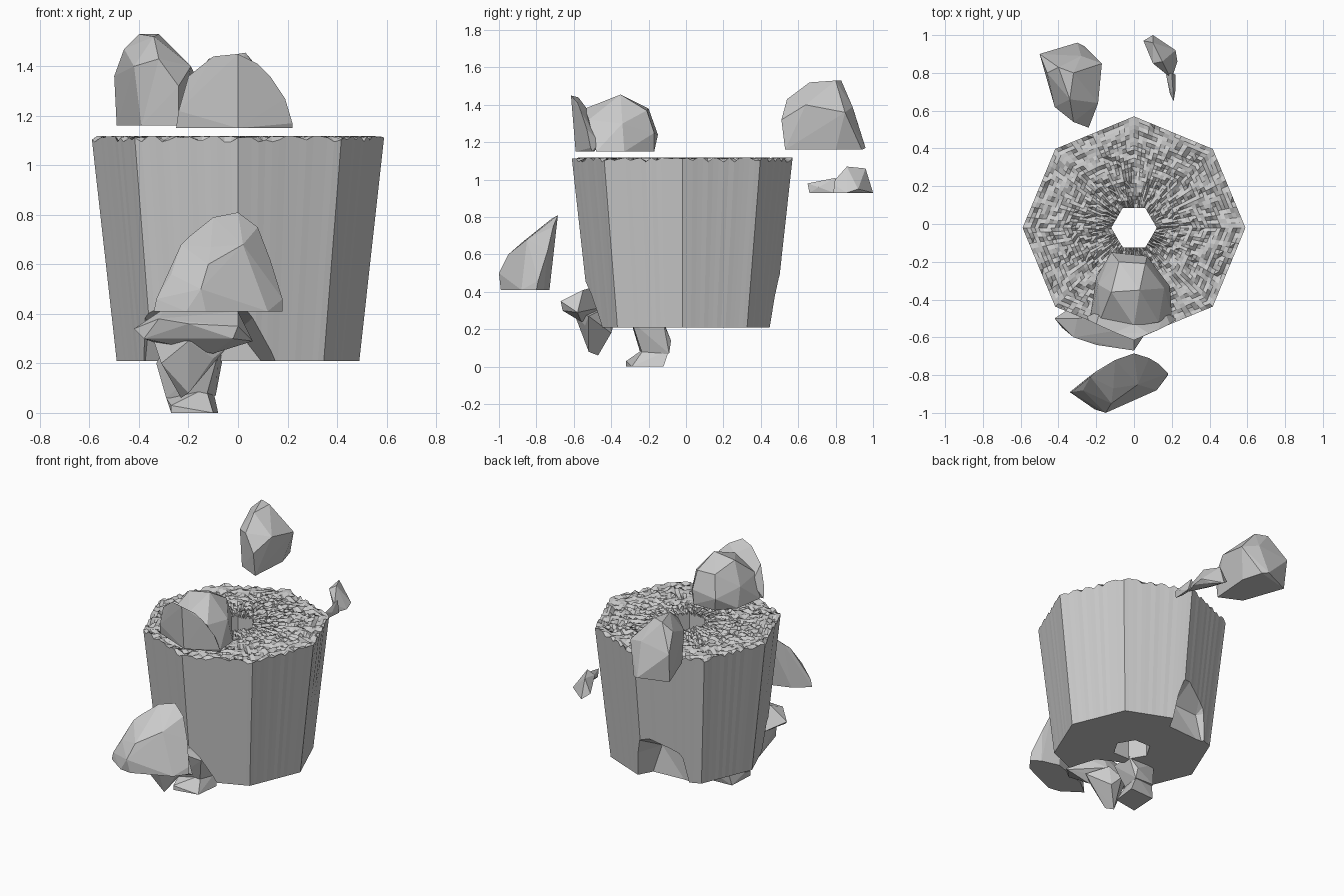
import bpy, bmesh, math, random
from mathutils import Vector

random.seed(7)
CY = -0.02


def finish(bm, name):
    bmesh.ops.recalc_face_normals(bm, faces=bm.faces)
    me = bpy.data.meshes.new(name)
    bm.to_mesh(me)
    bm.free()
    ob = bpy.data.objects.new(name, me)
    bpy.context.collection.objects.link(ob)
    return ob


def rock(name, *hulls):
    """Faceted fragment made of one or more convex lumps."""
    bm = bmesh.new()
    for pts in hulls:
        vs = [bm.verts.new(p) for p in pts]
        r = bmesh.ops.convex_hull(bm, input=vs)
        junk = {e for e in r["geom_interior"] + r["geom_unused"]
                if isinstance(e, bmesh.types.BMVert)}
        bmesh.ops.delete(bm, geom=list(junk), context='VERTS')
    return finish(bm, name)


def polygon_point(sides, radius, t):
    """Point at fraction t around a regular polygon with a corner at +x."""
    k = t * sides
    i = math.floor(k)
    c = [Vector((math.cos(a), math.sin(a))) * radius
         for a in (i * math.tau / sides, (i + 1) * math.tau / sides)]
    return c[0].lerp(c[1], k - i)


# Pillar stump: tapered octagon, hexagonal bore, rough broken top
SEG, ROWS = 120, 22
bm = bmesh.new()
rings = []


def ring(fn):
    r = []
    for s in range(SEG):
        p, z = fn(s / SEG)
        r.append(bm.verts.new((p.x, p.y + CY, z)))
    rings.append(r)


ring(lambda t: (polygon_point(6, 0.12, t), 0.21))
ring(lambda t: (polygon_point(8, 0.49, t), 0.21))
for j in range(ROWS + 1):
    f = j / ROWS
    ring(lambda t: (polygon_point(8, 0.59, t).lerp(polygon_point(6, 0.12, t), f),
                    random.choice((1.118, 1.116, 1.112, 1.103, 1.095))))
for a, b in zip(rings, rings[1:] + rings[:1]):
    for s in range(SEG):
        n = (s + 1) % SEG
        bm.faces.new((a[s], a[n], b[n], b[s]))
stump = finish(bm, "pillar_stump")

# Broken-out hollows at the foot, front and back
front_bite = rock("front_bite_cutter", [
    (-0.50, -0.75, 0.15), (-0.50, -0.75, 0.36), (-0.47, -0.75, 0.53),
    (-0.25, -0.80, 0.61), (-0.02, -0.80, 0.58), (0.12, -0.80, 0.44),
    (0.23, -0.80, 0.22), (0.23, -0.75, 0.15),
    (-0.38, -0.26, 0.15), (-0.36, -0.28, 0.36), (-0.22, -0.17, 0.32),
    (-0.12, -0.15, 0.15), (0.0, -0.22, 0.33), (0.14, -0.28, 0.15)])
back_bite = rock("back_bite_cutter", [
    (-0.36, 0.62, 0.15), (-0.38, 0.62, 0.38), (-0.26, 0.66, 0.56),
    (-0.06, 0.66, 0.62), (0.06, 0.66, 0.56), (0.14, 0.66, 0.35),
    (0.10, 0.60, 0.15), (-0.28, 0.34, 0.15), (-0.22, 0.34, 0.38),
    (-0.05, 0.33, 0.40), (0.02, 0.36, 0.15)])
for cutter in (front_bite, back_bite):
    m = stump.modifiers.new(cutter.name, 'BOOLEAN')
    m.operation, m.solver, m.object = 'DIFFERENCE', 'EXACT', cutter
bpy.context.view_layer.objects.active = stump
stump.select_set(True)
for m in list(stump.modifiers):
    bpy.ops.object.modifier_apply(modifier=m.name)
for cutter in (front_bite, back_bite):
    bpy.data.objects.remove(cutter)

# Piece of wall lying just above the rim, with a lump behind it
rock("top_fragment", [
    (-0.25, -0.49, 1.15), (0, -0.59, 1.15), (0.22, -0.50, 1.15),
    (0, -0.615, 1.45), (-0.10, -0.575, 1.44), (-0.20, -0.53, 1.36),
    (-0.24, -0.51, 1.22), (0.08, -0.58, 1.41), (0.13, -0.56, 1.36),
    (0.19, -0.53, 1.27), (0.22, -0.51, 1.17), (0, -0.53, 1.38),
    (-0.18, -0.46, 1.25), (0.16, -0.46, 1.20)], [
    (-0.23, -0.48, 1.15), (0.20, -0.48, 1.15), (-0.18, -0.51, 1.30),
    (0, -0.54, 1.38), (0.13, -0.52, 1.32), (-0.20, -0.28, 1.15),
    (-0.12, -0.15, 1.24), (0.07, -0.17, 1.25), (0.06, -0.17, 1.15),
    (-0.10, -0.17, 1.15), (-0.08, -0.20, 1.38), (0.06, -0.21, 1.37),
    (0.03, -0.35, 1.455), (-0.12, -0.36, 1.43), (0.19, -0.33, 1.15),
    (0.16, -0.34, 1.30), (-0.19, -0.32, 1.28)])

# Chunk floating at the upper back left
rock("back_left_fragment", [
    (-0.49, 0.88, 1.16), (-0.50, 0.90, 1.36), (-0.46, 0.80, 1.47),
    (-0.40, 0.83, 1.53), (-0.32, 0.80, 1.53), (-0.34, 0.66, 1.52),
    (-0.30, 0.96, 1.17), (-0.26, 0.94, 1.16), (-0.28, 0.89, 1.39),
    (-0.17, 0.85, 1.36), (-0.19, 0.64, 1.40), (-0.24, 0.51, 1.32),
    (-0.24, 0.53, 1.16), (-0.32, 0.54, 1.43), (-0.39, 0.60, 1.16),
    (-0.42, 0.62, 1.40), (-0.22, 0.80, 1.16)])

# Small splinter at the back right: body and thin tail
rock("back_right_splinter", [
    (0.10, 1.0, 0.93), (0.05, 0.97, 0.97), (0.16, 0.95, 0.93),
    (0.22, 0.92, 0.95), (0.23, 0.86, 0.93), (0.20, 0.77, 0.93),
    (0.19, 0.78, 0.98), (0.10, 0.85, 1.04), (0.10, 0.96, 1.06),
    (0.15, 0.86, 1.07), (0.11, 0.88, 0.95)], [
    (0.22, 0.79, 0.93), (0.17, 0.79, 0.97), (0.20, 0.80, 1.01),
    (0.20, 0.75, 0.93), (0.22, 0.71, 0.96), (0.21, 0.66, 0.93),
    (0.19, 0.69, 0.94), (0.21, 0.65, 0.98)])

# Large chunk thrown out to the front
rock("front_fragment", [
    (0, -0.73, 0.41), (0.12, -0.76, 0.41), (0.18, -0.80, 0.41),
    (0.12, -0.88, 0.41), (0, -0.92, 0.41), (-0.13, -0.99, 0.41),
    (-0.21, -0.98, 0.41), (-0.34, -0.89, 0.41), (-0.24, -0.81, 0.41),
    (-0.15, -1.0, 0.50), (-0.33, -0.89, 0.46), (-0.27, -0.88, 0.56),
    (-0.12, -0.95, 0.60), (0.18, -0.79, 0.46), (0.13, -0.74, 0.62),
    (0.08, -0.71, 0.75), (0, -0.685, 0.81), (-0.10, -0.72, 0.79),
    (-0.20, -0.78, 0.71), (-0.23, -0.81, 0.68), (0.02, -0.85, 0.68),
    (-0.11, -0.87, 0.67)])

# Shard falling from the front hollow: broad head and pointed lower part
rock("falling_shard", [
    (-0.42, -0.50, 0.34), (-0.38, -0.55, 0.30), (-0.30, -0.50, 0.42),
    (-0.15, -0.48, 0.43), (0, -0.55, 0.41), (0, -0.67, 0.35),
    (-0.02, -0.66, 0.30), (0.06, -0.58, 0.29), (-0.20, -0.64, 0.36),
    (-0.32, -0.60, 0.38), (-0.15, -0.44, 0.32), (-0.30, -0.42, 0.27),
    (-0.10, -0.56, 0.24)], [
    (-0.34, -0.50, 0.29), (-0.31, -0.54, 0.20), (-0.23, -0.47, 0.06),
    (-0.20, -0.52, 0.08), (-0.10, -0.54, 0.22), (-0.04, -0.52, 0.27),
    (-0.20, -0.60, 0.29), (-0.22, -0.38, 0.25), (-0.15, -0.40, 0.18),
    (-0.15, -0.42, 0.32)])

# Bent splinter standing on the ground: foot and shaft
rock("ground_splinter", [
    (-0.27, -0.32, 0), (-0.27, -0.32, 0.03), (-0.10, -0.29, 0),
    (-0.08, -0.12, 0), (-0.26, -0.13, 0), (-0.29, -0.23, 0.06),
    (-0.13, -0.22, 0.10), (-0.10, -0.09, 0.09), (-0.24, -0.11, 0.11)], [
    (-0.29, -0.24, 0.06), (-0.13, -0.23, 0.06), (-0.09, -0.09, 0.07),
    (-0.24, -0.10, 0.08), (-0.10, -0.08, 0.14), (-0.33, -0.27, 0.20),
    (-0.30, -0.30, 0.26), (-0.08, -0.29, 0.24), (-0.06, -0.12, 0.23),
    (-0.26, -0.12, 0.24)])
